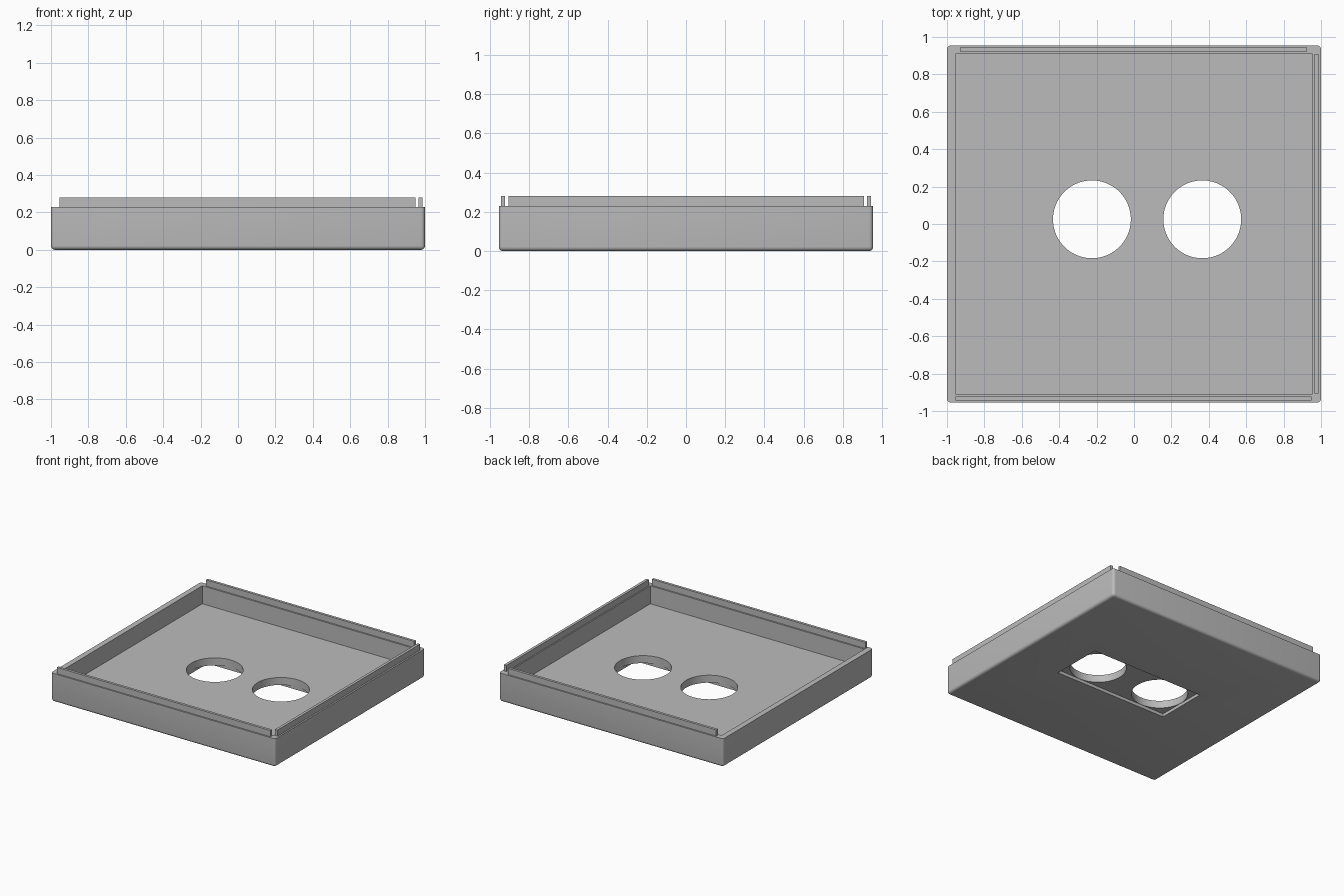
import bpy
import bmesh
import math
from mathutils import Matrix, Vector

cube = bpy.data.objects.get("Cube")
if cube:
    bpy.data.objects.remove(cube, do_unlink=True)

grey = bpy.data.materials.new("plain_grey")
grey.use_nodes = True
colour = (0.5, 0.5, 0.5, 1)
grey.diffuse_color = colour
grey.node_tree.nodes["Principled BSDF"].inputs["Base Color"].default_value = colour

WALL_TOP, LIP_TOP, FLOOR = 0.23, 0.28, 0.085


def make_object(name, bm):
    mesh = bpy.data.meshes.new(name)
    bm.to_mesh(mesh)
    bm.free()
    mesh.materials.append(grey)
    obj = bpy.data.objects.new(name, mesh)
    bpy.context.collection.objects.link(obj)
    return obj


def box(name, low, high, radius=0):
    """Box between two corners, optionally rounding all but the top edges."""
    low, high = Vector(low), Vector(high)
    bm = bmesh.new()
    matrix = Matrix.Translation((low + high) / 2) @ Matrix.Diagonal((*(high - low), 1))
    bmesh.ops.create_cube(bm, size=1, matrix=matrix)
    if radius:
        edges = [e for e in bm.edges if any(v.co.z < high.z - 0.001 for v in e.verts)]
        bmesh.ops.bevel(bm, geom=edges, offset=radius, segments=5,
                        profile=0.5, affect="EDGES")
    return make_object(name, bm)


def cylinder(name, x, y, radius):
    bm = bmesh.new()
    bmesh.ops.create_cone(bm, cap_ends=True, segments=96, radius1=radius, radius2=radius,
                          depth=1, matrix=Matrix.Translation((x, y, 0)))
    return make_object(name, bm)


def cut(target, cutter):
    cutter.hide_render = True
    mod = target.modifiers.new("cut", "BOOLEAN")
    mod.operation = "DIFFERENCE"
    mod.solver = "EXACT"
    mod.object = cutter
    bpy.context.view_layer.objects.active = target
    bpy.ops.object.modifier_apply(modifier=mod.name)
    bpy.data.objects.remove(cutter, do_unlink=True)


# Tray body with rounded outside edges and a square-cornered cavity
tray = box("tray", (-1, -0.955, 0), (1, 0.955, WALL_TOP), 0.022)
cut(tray, box("cavity", (-0.955, -0.91, FLOOR), (0.955, 0.91, 1)))

# Shallow pocket underneath, just enclosing the two round openings
HOLE_Y, HOLE_R = 0.025, 0.208
LEFT_X, RIGHT_X = -0.225, 0.365
cut(tray, box("pocket", (LEFT_X - HOLE_R - 0.002, HOLE_Y - HOLE_R - 0.002, -1),
              (RIGHT_X + HOLE_R + 0.002, HOLE_Y + HOLE_R + 0.002, 0.025)))
for hole_x in (LEFT_X, RIGHT_X):
    cut(tray, cylinder("opening", hole_x, HOLE_Y, HOLE_R))

bpy.ops.object.select_all(action="DESELECT")
tray.select_set(True)
bpy.context.view_layer.objects.active = tray
bpy.ops.object.shade_smooth_by_angle(angle=math.radians(30))

# Thin locating lips standing on three of the walls
box("front_lip", (-0.955, -0.943, WALL_TOP), (0.95, -0.922, LIP_TOP))
box("back_lip", (-0.93, 0.922, WALL_TOP), (0.925, 0.943, LIP_TOP))
box("side_lip", (0.965, -0.905, WALL_TOP), (0.987, 0.908, LIP_TOP))
